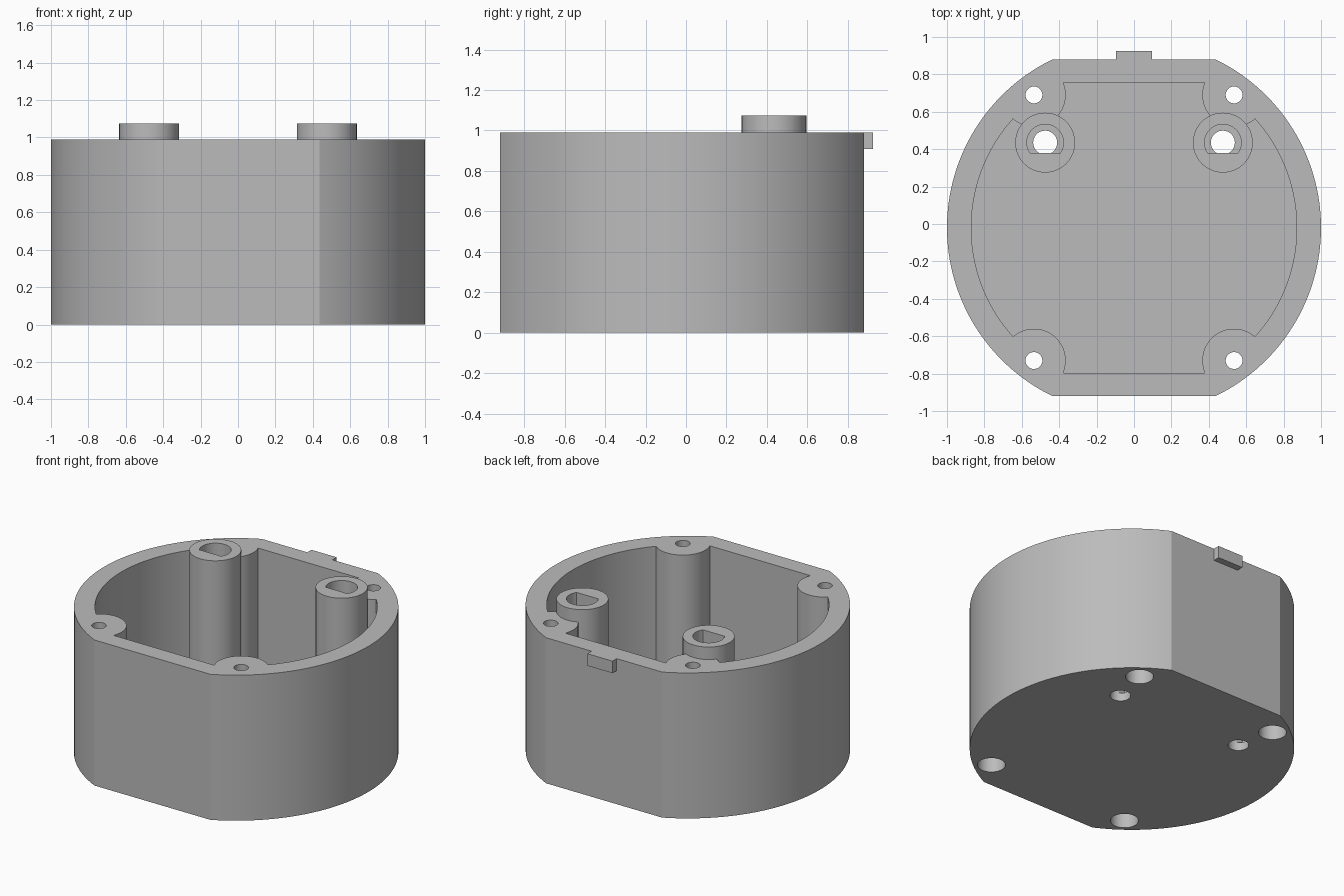
import bpy, bmesh, math

cube = bpy.data.objects.get("Cube")
if cube:
    bpy.data.objects.remove(cube, do_unlink=True)

grey = bpy.data.materials.new("light grey plastic")
grey.use_nodes = True
colour = (0.5, 0.5, 0.5, 1)
grey.diffuse_color = colour
grey.node_tree.nodes["Principled BSDF"].inputs["Base Color"].default_value = colour

# Main dimensions
CY = -0.02           # centre of the round body
RIM, FLOOR, POST_TOP = 0.99, 0.07, 1.075
SCREWS = [(sx * 0.535, CY + sy * 0.71) for sx in (-1, 1) for sy in (-1, 1)]
POSTS = [(sx * 0.475, 0.435) for sx in (-1, 1)]


def prism(name, points, z0, z1):
    """Extrude a flat outline from z0 to z1."""
    bm = bmesh.new()
    face = bm.faces.new([bm.verts.new((x, y, z0)) for x, y in points])
    ext = bmesh.ops.extrude_face_region(bm, geom=[face])["geom"]
    bmesh.ops.translate(bm, vec=(0, 0, z1 - z0),
                        verts=[v for v in ext if isinstance(v, bmesh.types.BMVert)])
    bmesh.ops.recalc_face_normals(bm, faces=bm.faces)
    mesh = bpy.data.meshes.new(name)
    bm.to_mesh(mesh)
    bm.free()
    obj = bpy.data.objects.new(name, mesh)
    bpy.context.collection.objects.link(obj)
    mesh.materials.append(grey)
    return obj


def round_outline(x, y, r, low=None, high=None, n=48):
    """Circle outline, optionally cut straight below low and above high."""
    low = -r if low is None else low
    high = r if high is None else high
    a, b = math.asin(low / r), math.asin(high / r)
    half = n // 2
    right = [a + (b - a) * i / half for i in range(half + 1)]
    pts = [(r * math.cos(t), r * math.sin(t)) for t in right]
    left = [(-px, py) for px, py in reversed(pts) if px > 1e-5]
    return [(x + px, y + py) for px, py in pts + left]


def rod(name, x, y, r, z0, z1):
    return prism(name, round_outline(x, y, r), z0, z1)


def combine(target, others, operation="DIFFERENCE"):
    """Apply booleans and drop the helper shapes."""
    for other in others:
        mod = target.modifiers.new("cut", "BOOLEAN")
        mod.operation, mod.solver, mod.object = operation, "EXACT", other
        bpy.context.view_layer.update()
        graph = bpy.context.evaluated_depsgraph_get()
        mesh = bpy.data.meshes.new_from_object(target.evaluated_get(graph))
        target.modifiers.clear()
        target.data = mesh
        bpy.data.objects.remove(other, do_unlink=True)


# Round housing with flat front and back
housing = prism("housing", round_outline(0, CY, 1, -0.9, 0.9, 128), 0, RIM)

# Cavity, leaving the corner screw bosses standing
cavity = prism("cavity", round_outline(0, CY, 0.87, -0.777, 0.777, 128), FLOOR, 1.2)
combine(cavity, [rod("boss", x, y, 0.17, -0.1, 1.4) for x, y in SCREWS])
combine(housing, [cavity])

# Two hollow posts rising above the rim
combine(housing, [rod("post", x, y, 0.16, 0.03, POST_TOP) for x, y in POSTS], "UNION")

# Locating tab on the back, level with the rim
tab = prism("tab", [(-0.095, 0.8), (0.095, 0.8), (0.095, 0.925), (-0.095, 0.925)], 0.908, RIM)
combine(housing, [tab], "UNION")

# D-shaped sockets in the posts, with small holes through the floor
for x, y in POSTS:
    combine(housing, [prism("socket", round_outline(x, y, 0.098, -0.055), 0.055, 1.3),
                      rod("post_hole", x, y, 0.064, -0.1, 0.2)])

# Screw holes with wide recesses from below
for x, y in SCREWS:
    combine(housing, [rod("screw_hole", x, y, 0.045, -0.1, 1.2),
                      rod("recess", x, y, 0.086, -0.1, 0.6)])

bpy.ops.object.select_all(action="DESELECT")
housing.select_set(True)
bpy.context.view_layer.objects.active = housing
bpy.ops.object.shade_smooth_by_angle(angle=math.radians(25))
